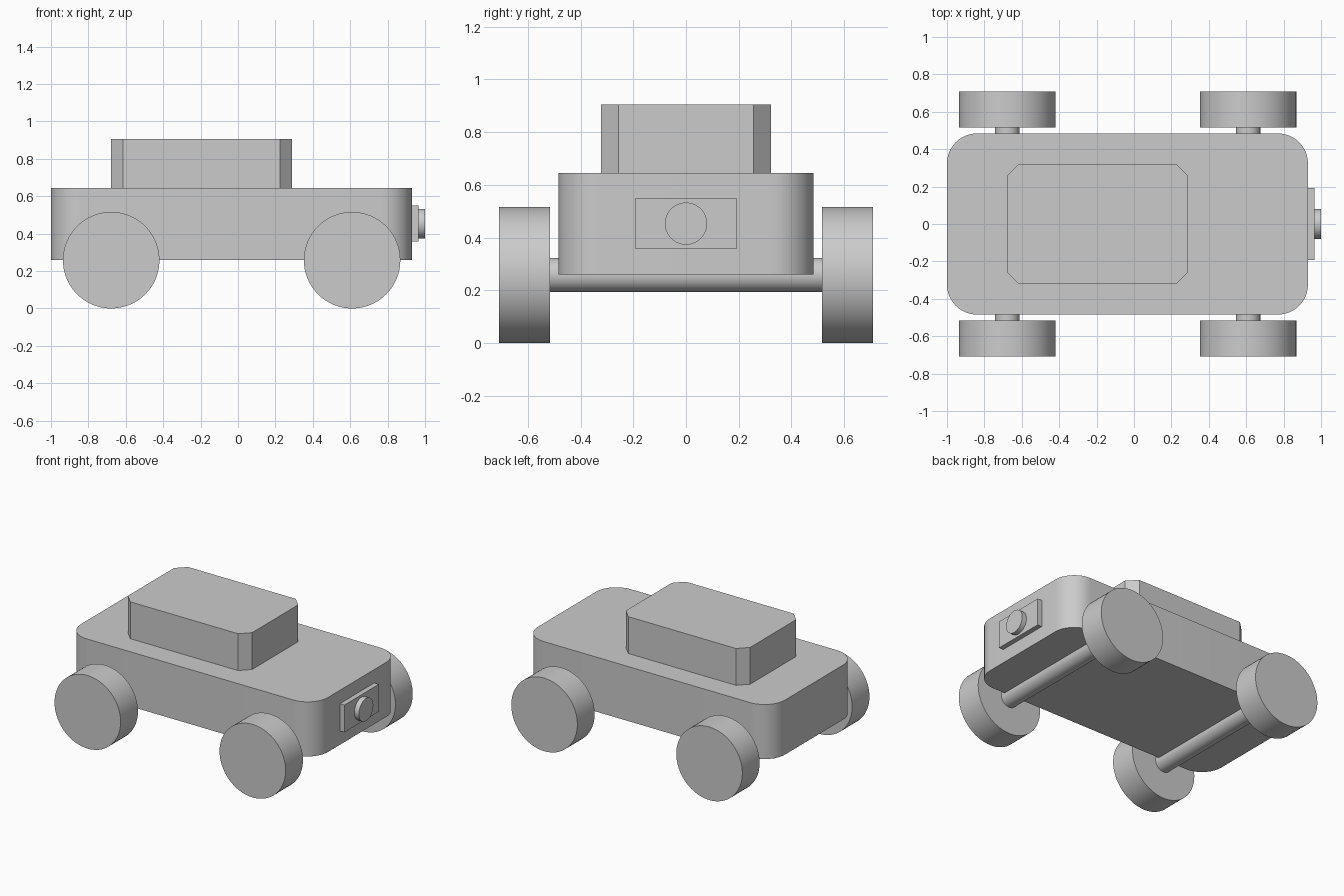
import bpy
import bmesh
from math import radians, pi, cos, sin
from mathutils import Matrix

default = bpy.data.objects.get("Cube")
if default:
    bpy.data.objects.remove(default, do_unlink=True)

# One plain grey for the whole toy
grey = bpy.data.materials.new("plain grey")
grey.use_nodes = True
COLOUR = (0.6, 0.6, 0.6, 1)
grey.diffuse_color = COLOUR
grey.node_tree.nodes["Principled BSDF"].inputs["Base Color"].default_value = COLOUR


def finish(name, bm, smooth):
    bmesh.ops.recalc_face_normals(bm, faces=bm.faces)
    mesh = bpy.data.meshes.new(name)
    bm.to_mesh(mesh)
    bm.free()
    mesh.materials.append(grey)
    obj = bpy.data.objects.new(name, mesh)
    bpy.context.collection.objects.link(obj)
    if smooth:
        bpy.ops.object.select_all(action='DESELECT')
        obj.select_set(True)
        bpy.context.view_layer.objects.active = obj
        bpy.ops.object.shade_smooth_by_angle(angle=radians(30))
    return obj


def block(name, x, y, z, corner=0, segments=1):
    """Box between limits, with its upright corners cut or rounded."""
    bm = bmesh.new()
    bmesh.ops.create_cube(bm, size=1)
    for v in bm.verts:
        for axis, (low, high) in enumerate((x, y, z)):
            v.co[axis] = high if v.co[axis] > 0 else low
    if corner:
        upright = [e for e in bm.edges
                   if abs(e.verts[0].co.z - e.verts[1].co.z) > 0.01]
        bmesh.ops.bevel(bm, geom=upright, offset=corner, segments=segments,
                        profile=0.5, affect='EDGES')
    return finish(name, bm, segments > 1)


def cylinder(name, centre, radius, depth, axis):
    """Capped cylinder lying along the x or y axis."""
    bm = bmesh.new()
    bmesh.ops.create_cone(bm, cap_ends=True, segments=64, radius1=radius,
                          radius2=radius, depth=depth)
    turn = Matrix.Rotation(pi / 2, 4, 'Y' if axis == 'x' else 'X')
    bmesh.ops.transform(bm, matrix=Matrix.Translation(centre) @ turn, verts=bm.verts)
    return finish(name, bm, True)


# Body and cabin
block("body", (-1, 0.93), (-0.484, 0.484), (0.26, 0.645), 0.16, 12)
block("cabin", (-0.68, 0.29), (-0.322, 0.322), (0.645, 0.905), 0.065)

# Nose plate and round button
block("nose_plate", (0.93, 0.965), (-0.192, 0.192), (0.357, 0.55))
cylinder("nose_button", (0.982, 0, 0.453), 0.08, 0.036, 'x')

# Axles with a wheel at each end
WHEEL = 0.258
for place, x in (("rear", -0.678), ("front", 0.61)):
    cylinder(place + "_axle", (x, 0, WHEEL), 0.065, 1.04, 'y')
    for side, sign in (("left", 1), ("right", -1)):
        cylinder(f"{place}_{side}_wheel", (x, sign * 0.612, WHEEL), WHEEL, 0.193, 'y')
